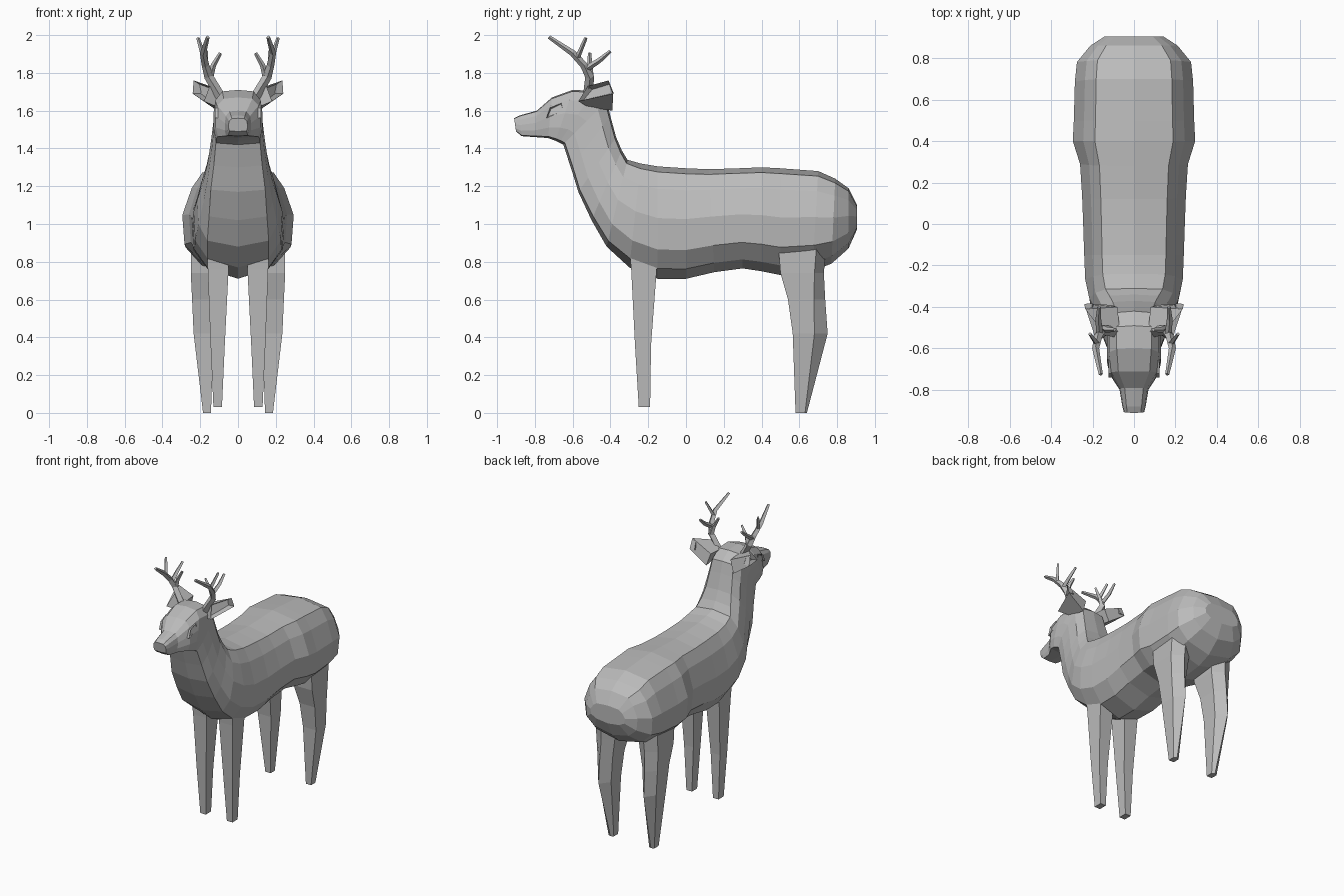
import bpy, bmesh
from mathutils import Vector

if "Cube" in bpy.data.objects:
    bpy.data.objects.remove(bpy.data.objects["Cube"], do_unlink=True)

# One flat colour for the whole animal
grey = bpy.data.materials.new("plain_grey")
grey.use_nodes = True
COLOUR = (0.5, 0.5, 0.5, 1)
grey.diffuse_color = COLOUR
grey.node_tree.nodes["Principled BSDF"].inputs["Base Color"].default_value = COLOUR


def loft(bm, rings):
    """Skin closed rings of points and cap both ends; returns the last cap."""
    loops = [[bm.verts.new(p) for p in ring] for ring in rings]
    n = len(loops[0])
    for a, b in zip(loops, loops[1:]):
        for i in range(n):
            j = (i + 1) % n
            bm.faces.new((a[i], a[j], b[j], b[i]))
    bm.faces.new(loops[0])
    return bm.faces.new(loops[-1][::-1])


def finish(bm, name):
    bmesh.ops.recalc_face_normals(bm, faces=bm.faces)
    mesh = bpy.data.meshes.new(name)
    bm.to_mesh(mesh)
    bm.free()
    mesh.materials.append(grey)
    obj = bpy.data.objects.new(name, mesh)
    bpy.context.collection.objects.link(obj)
    return obj


def mirrored(rings, s):
    return [[(s * x, y, z) for x, y, z in ring] for ring in rings]


SIDES = (("left", 1), ("right", -1))

# Cross-section shapes: (share of the way from top to bottom, share of half width)
TRUNK = [(0, 0), (.05, .64), (.2, .83), (.46, 1), (.74, .96), (.91, .66), (1, 0)]
NECK = [(0, 0), (.03, .64), (.2, .92), (.46, 1), (.74, 1), (.96, .9), (1, 0)]


def section(ty, tz, by, bz, w, blend):
    half = []
    for (t0, x0), (t1, x1) in zip(TRUNK, NECK):
        t, x = t0 + (t1 - t0) * blend, x0 + (x1 - x0) * blend
        half.append((x * w, ty + (by - ty) * t, tz + (bz - tz) * t))
    return half + [(-x, y, z) for x, y, z in half[-2:0:-1]]


# Body, neck and head: top y, z, bottom y, z, half width, neck blend
body_sections = [
    (.905, 1.10, .905, .97, .14, 0), (.86, 1.19, .86, .87, .21, 0),
    (.79, 1.24, .77, .79, .275, 0), (.70, 1.28, .67, .75, .285, 0),
    (.50, 1.295, .50, .73, .29, 0), (.40, 1.30, .40, .75, .295, 0),
    (.28, 1.295, .30, .765, .26, 0), (.12, 1.29, .15, .745, .25, 0),
    (0, 1.295, 0, .71, .245, 0), (-.15, 1.305, -.15, .71, .24, 0),
    (-.24, 1.32, -.30, .77, .235, .1), (-.31, 1.34, -.42, .88, .215, .4),
    (-.34, 1.39, -.50, 1.02, .185, .7), (-.37, 1.46, -.57, 1.17, .16, 1),
    (-.40, 1.57, -.61, 1.30, .142, 1), (-.42, 1.65, -.65, 1.42, .13, 1),
    (-.49, 1.705, -.67, 1.43, .13, 1), (-.60, 1.71, -.69, 1.44, .13, 1),
    (-.71, 1.67, -.73, 1.455, .118, 1), (-.79, 1.60, -.80, 1.46, .07, 1),
    (-.88, 1.575, -.87, 1.465, .057, 1), (-.91, 1.56, -.90, 1.49, .05, 1),
]
bm = bmesh.new()
loft(bm, [section(*s) for s in body_sections])
finish(bm, "body")


# Legs: inner x, outer x, front y, back y, z, width of the back bevel
def leg_ring(xi, xo, yf, yb, z, bevel):
    xm = (xi + xo) / 2
    return [(xi, yf, z), (xo, yf, z), (xo, yb - bevel, z), (xm, yb, z), (xi, yb - bevel, z)]


front_leg = [(.05, .165, -.30, -.14, .87, 0), (.05, .16, -.29, -.155, .76, 0),
             (.07, .145, -.27, -.185, .36, 0), (.085, .13, -.25, -.19, .03, 0)]
hind_leg = [(.09, .25, .49, .74, .87, .05), (.10, .25, .50, .73, .74, .05),
            (.12, .243, .54, .737, .60, .06), (.13, .235, .565, .75, .42, .07),
            (.143, .185, .58, .64, 0, .01)]
for kind, rows in (("front", front_leg), ("hind", hind_leg)):
    for side, s in SIDES:
        bm = bmesh.new()
        loft(bm, mirrored([leg_ring(*r) for r in rows], s))
        finish(bm, f"{side}_{kind}_leg")

# Ears: cups with a hollowed opening
ear_root = [(.08, -.40, 1.69), (.11, -.39, 1.60), (.11, -.52, 1.62), (.07, -.50, 1.69)]
ear_rim = [(.235, -.41, 1.76), (.24, -.385, 1.69), (.18, -.57, 1.65), (.15, -.52, 1.73)]
for side, s in SIDES:
    bm = bmesh.new()
    opening = loft(bm, mirrored([ear_root, ear_rim], s))
    bmesh.ops.recalc_face_normals(bm, faces=bm.faces)
    bmesh.ops.inset_region(bm, faces=[opening], thickness=.018)
    bmesh.ops.translate(bm, verts=opening.verts, vec=(-s * .03, .015, -.005))
    finish(bm, f"{side}_ear")


# Antlers: tapering four-sided branches through (x, y, z, radius) points
def branch(bm, points, s):
    pts = [Vector((s * p[0], p[1], p[2])) for p in points]
    rings = []
    for i, p in enumerate(pts):
        along = (pts[min(i + 1, len(pts) - 1)] - pts[max(i - 1, 0)]).normalized()
        u = along.cross(Vector((1, 0, 0))).normalized()
        v = along.cross(u)
        r = points[i][3]
        rings.append([p + d * r for d in (u, v, -u, -v)])
    loft(bm, rings)


antler = [
    [(.09, -.52, 1.67, .026), (.155, -.51, 1.78, .024), (.172, -.54, 1.84, .02),
     (.185, -.60, 1.905, .017), (.16, -.725, 1.99, .01)],
    [(.18, -.575, 1.88, .014), (.212, -.53, 1.985, .009)],
    [(.165, -.53, 1.82, .017), (.172, -.46, 1.865, .014), (.168, -.40, 1.915, .009)],
    [(.15, -.505, 1.77, .018), (.13, -.51, 1.84, .014), (.093, -.51, 1.905, .009)],
]
for side, s in SIDES:
    bm = bmesh.new()
    for points in antler:
        branch(bm, points, s)
    finish(bm, f"{side}_antler")

# Eyes: slim wedges set into the sides of the head
eye_outline = [(-.74, 1.56), (-.72, 1.615), (-.66, 1.64), (-.65, 1.60)]
for side, s in SIDES:
    bm = bmesh.new()
    face = loft(bm, mirrored([[(x, y, z) for y, z in eye_outline] for x in (.09, .122)], s))
    bmesh.ops.recalc_face_normals(bm, faces=bm.faces)
    bmesh.ops.inset_region(bm, faces=[face], thickness=.01, depth=-.012)
    finish(bm, f"{side}_eye")
